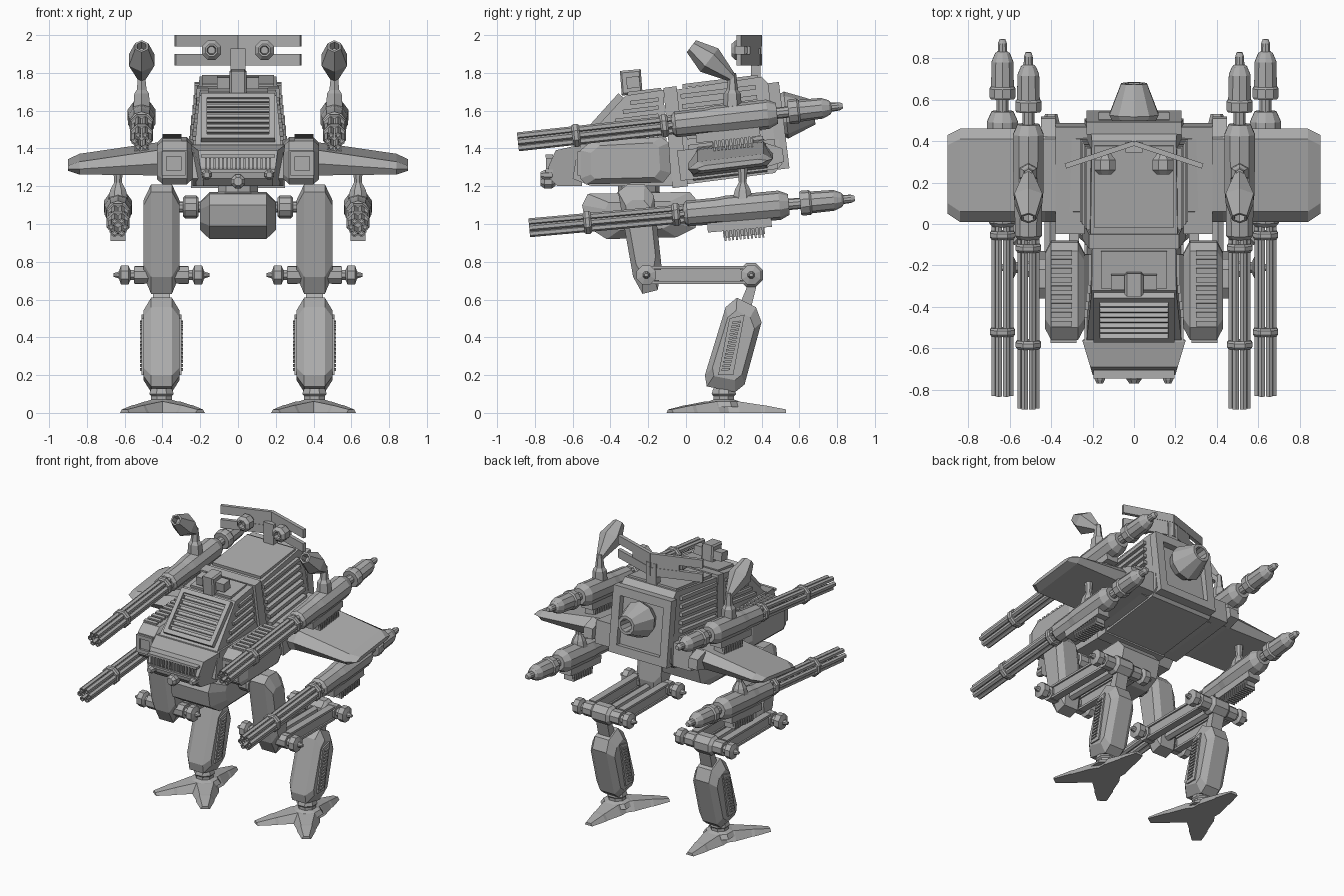
import bpy, bmesh
from math import radians, cos, sin, pi
from mathutils import Vector, Matrix

if "Cube" in bpy.data.objects:
    bpy.data.objects.remove(bpy.data.objects["Cube"])

steel = bpy.data.materials.new("steel_grey")
GREY = (0.42, 0.42, 0.42, 1)
steel.use_nodes = True
steel.diffuse_color = GREY
steel.node_tree.nodes["Principled BSDF"].inputs["Base Color"].default_value = GREY
TILT = radians(7)


# Every shape is a list of rings; a part skins and caps its shapes
def part(name, *shapes, mirror=False):
    bm = bmesh.new()
    for rings in shapes:
        loops = [[bm.verts.new(p) for p in ring] for ring in rings]
        count = len(loops[0])
        for near, far in zip(loops, loops[1:]):
            for i in range(count):
                j = (i + 1) % count
                bm.faces.new((near[i], near[j], far[j], far[i]))
        bm.faces.new(loops[0][::-1])
        bm.faces.new(loops[-1])
    bmesh.ops.recalc_face_normals(bm, faces=bm.faces)
    mesh = bpy.data.meshes.new(name)
    bm.to_mesh(mesh)
    bm.free()
    mesh.materials.append(steel)
    obj = bpy.data.objects.new(name, mesh)
    bpy.context.collection.objects.link(obj)
    if mirror:
        obj.modifiers.new("both_sides", 'MIRROR')
    return obj


def prism(outline, left, right, chamfer=0.0, taper=lambda y, z: 1):
    """Side outline (y, z) extruded along x, with chamfered ends."""
    cy = sum(p[0] for p in outline) / len(outline)
    cz = sum(p[1] for p in outline) / len(outline)
    reach = min(max(abs(p[0] - cy) for p in outline), max(abs(p[1] - cz) for p in outline))
    shrink = 1 - chamfer / reach
    stations = [(left, shrink), (left + chamfer, 1), (right - chamfer, 1), (right, shrink)]
    if not chamfer:
        stations = [(left, 1), (right, 1)]
    return [[Vector((x * taper(y, z), cy + (y - cy) * s, cz + (z - cz) * s))
             for y, z in outline] for x, s in stations]


def box(center, size, pitch=0.0, yaw=0.0):
    turn = Matrix.Rotation(yaw, 3, 'Z') @ Matrix.Rotation(pitch, 3, 'X')
    corners = ((-1, -1), (1, -1), (1, 1), (-1, 1))
    half = Vector(size) / 2
    return [[Vector(center) + turn @ Vector((a * half.x, b * half.y, c * half.z))
             for a, b in corners] for c in (-1, 1)]


def frame(center, width, height, bar, depth, pitch):
    turn = Matrix.Rotation(pitch, 3, 'X')
    center = Vector(center)
    sides = [box(center + turn @ Vector((s * width / 2, 0, 0)), (bar, depth, height + bar), pitch)
             for s in (-1, 1)]
    rails = [box(center + turn @ Vector((0, 0, s * height / 2)), (width, depth, bar), pitch)
             for s in (-1, 1)]
    return sides + rails


def lathe(origin, direction, profile, sides=8):
    turn = Vector(direction).to_track_quat('Z', 'Y')
    steps = [2 * pi * (i + 0.5) / sides for i in range(sides)]
    return [[Vector(origin) + turn @ Vector((r * cos(a), r * sin(a), t)) for a in steps]
            for t, r in profile]


def spread(first, last, count):
    first, last = Vector(first), Vector(last)
    return [first.lerp(last, i / (count - 1)) for i in range(count)]


# Cabin, hull and rear block
def lean(y, z):
    return 1 - 0.4 * max(0, z - 1.4)


part("cabin", prism([(-.56, 1.42), (-.32, 1.68), (-.12, 1.71), (-.1, 1.38)], -.23, .23, taper=lean))
part("lower_hull", prism([(-.57, 1.42), (-.6, 1.24), (-.5, 1.2), (-.05, 1.2), (-.1, 1.42)], -.24, .24))
part("hull_collar", prism([(-.12, 1.72), (-.05, 1.73), (.01, 1.2), (-.07, 1.19)], -.25, .25, taper=lean))
part("rear_block", prism([(-.06, 1.71), (.4, 1.78), (.45, 1.73), (.51, 1.32), (.47, 1.27), (0, 1.21)],
                         -.24, .24, taper=lean))
part("roof_plate", box((0, .18, 1.755), (.38, .4, .02), TILT))
part("cabin_roof_panel", box((0, -.22, 1.7), (.32, .18, .02), TILT))
part("rear_frame", *frame((0, .49, 1.52), .4, .4, .06, .06, TILT))
part("rear_block_slats", *[box(p, (.05, .4, .025), TILT)
                           for p in spread((.235, .21, 1.43), (.205, .17, 1.7), 6)], mirror=True)
part("cabin_side_slats", *[box(p, (.04, q, .022), TILT) for p, q in
                           zip(spread((.222, -.3, 1.47), (.2, -.22, 1.65), 5), (.3, .27, .23, .19, .15))],
     mirror=True)
part("windshield_frame", *frame((0, -.45, 1.56), .36, .29, .03, .04, radians(-42)))
part("windshield_bars", *[box(p, (.34, .035, .015), radians(-20))
                          for p in spread((0, -.535, 1.46), (0, -.36, 1.65), 8)])
part("roof_sensor", prism([(-.34, 1.68), (-.35, 1.81), (-.24, 1.82), (-.23, 1.69)], -.045, .045, .01),
     box((0, -.28, 1.75), (.22, .07, .06), TILT))
part("exhaust", lathe((0, .46, 1.57), (0, 1, .1),
                      [(0, .09), (.07, .125), (.22, .065), (.22, .045), (.12, .04)], 10))

# Nose with grille and bolts
part("nose", prism([(-.56, 1.42), (-.69, 1.39), (-.73, 1.3), (-.72, 1.24), (-.68, 1.2), (-.55, 1.2)], -.25, .25,
                   taper=lambda y, z: 1 - 1.2 * (-.56 - y) - 1.3 * max(0, 1.3 - z)))
part("nose_grille", *[box(p, (.01, .03, .06)) for p in spread((-.17, -.725, 1.32), (.17, -.725, 1.32), 16)])
part("nose_trim", *[box((0, -.725, z), (.39, .04, .015)) for z in (1.28, 1.36)])
bolt = [(0, .6), (.02, 1), (.06, 1), (.08, .6)]
part("tow_bolt", lathe((0, -.69, 1.225), (0, -1, 0), [(t, r * .04) for t, r in bolt]))
part("side_bolts", lathe((.165, -.69, 1.26), (0, -1, 0), [(t, r * .027) for t, r in bolt]), mirror=True)

# Side pods
part("side_pod", prism([(-.56, 1.24), (-.53, 1.21), (-.12, 1.22), (-.08, 1.27), (-.09, 1.43), (-.13, 1.46),
                        (-.5, 1.44), (-.56, 1.39)], .24, .43, .03), mirror=True)
part("pod_front_frame", *frame((.34, -.56, 1.32), .1, .1, .025, .03, 0), mirror=True)
part("pod_slats", *[box(p, (.1, .025, .03), TILT)
                    for p in spread((.35, -.48, 1.44), (.35, -.14, 1.46), 9)], mirror=True)


# Wings, as six-sided sections that thin out to the tip
def wing_section(x, front, back, low, high):
    middle = (low + high) / 2
    outline = [(front, middle), (front + .05, high), (back - .05, high),
               (back, middle), (back - .03, low), (front + .03, low)]
    return [Vector((x, y, z + .12 * (y - .23))) for y, z in outline]


part("wing", [wing_section(.22, .01, .46, 1.25, 1.43), wing_section(.43, .01, .46, 1.28, 1.41),
              wing_section(.84, .01, .46, 1.285, 1.35), wing_section(.9, .05, .43, 1.3, 1.325)], mirror=True)
part("wing_spar", box((.3, .22, 1.34), (.16, .52, .16), TILT), mirror=True)
part("wing_rear_fin", prism([(.42, 1.3), (.52, 1.33), (.51, 1.4), (.42, 1.43)], .38, .45), mirror=True)


# Rotary guns along a sloping axis
def gun(prefix, x, muzzle, tail):
    start = Vector((x, *muzzle))
    axis = (Vector((x, *tail)) - start).normalized()
    up = Vector((0, -axis.z, axis.y))
    slope = axis.z
    angles = [2 * pi * i / 6 for i in range(6)]
    part(prefix + "_barrels", *[lathe(start + up * (.037 * sin(a)) + Vector((.037 * cos(a), 0, 0)), axis,
                                      [(.02, .009), (0, .01), (0, .018), (.86, .018)], 6)
                                for a in angles], mirror=True)
    part(prefix + "_barrel_rings", *[lathe(start + axis * t, axis, [(0, .058), (.01, .066), (.03, .066), (.04, .058)])
                                     for t in (.29, .76)], mirror=True)
    part(prefix + "_body", lathe(start, axis, [
        (.82, .05), (.84, .068), (1.0, .07), (1.05, .076), (1.33, .078), (1.38, .055), (1.38, .03), (1.44, .03),
        (1.44, .06), (1.45, .066), (1.49, .066), (1.5, .058), (1.62, .055), (1.66, .038), (1.67, .024),
        (1.71, .022), (1.73, .014)], 10), mirror=True)
    part(prefix + "_ammo_box", box(start + axis * 1.11 - up * .085, (.09, .34, .05), slope),
         box(start + axis * 1.13 - up * .12, (.06, .22, .05), slope), mirror=True)
    ribs = spread(start + axis * 1.03 - up * .135, start + axis * 1.23 - up * .135, 11)
    part(prefix + "_ammo_ribs", *[box(p, (.08, .01, .055), slope) for p in ribs], mirror=True)


gun("upper_gun", .51, (-.89, 1.435), (.83, 1.625))
gun("lower_gun", .635, (-.83, .98), (.89, 1.135))
part("lower_gun_hanger", lathe((.635, .3, 1.12), (0, 0, 1), [(0, .06), (.06, .045), (.1, .022), (.2, .03)]),
     mirror=True)

# Searchlights above the upper guns
part("searchlight_stem", lathe((.51, .245, 1.62), (0, 0, 1), [(0, .05), (.07, .045), (.09, .03), (.18, .02)], 6),
     mirror=True)
part("searchlight", lathe((.51, .25, 1.77), (0, -.22, .17), [
    (0, .022), (.08, .05), (.16, .078), (.28, .04), (.28, .028), (.23, .024)], 6), mirror=True)

# Swept sensor mast
SWEEP = radians(-18.4)
part("mast_bars", *[box((.165, .335, z), (.35, .025, .06), yaw=SWEEP) for z in (1.87, 1.97)],
     box((.09, .36, 1.92), (.19, .02, .1), yaw=SWEEP), mirror=True)
part("mast_post", box((0, .37, 1.84), (.08, .05, .18)))
part("mast_lamps", lathe((.14, .34, 1.92), (0, -1, 0),
                         [(0, .03), (.03, .055), (.08, .055), (.1, .035), (.1, .025), (.07, .02)]), mirror=True)

# Pelvis and hips
part("pelvis", prism([(-.52, 1.16), (.02, 1.17), (.08, 1.1), (.05, .98), (-.05, .93), (-.42, .92),
                      (-.53, .99), (-.55, 1.1)], -.2, .2, .05))
part("waist", lathe((0, -.25, 1.14), (0, 0, 1), [(0, .14), (.03, .11), (.09, .11)], 10))
part("hip_axle", lathe((.18, -.25, 1.09), (1, 0, 0), [
    (0, .03), (.03, .03), (.03, .05), (.04, .06), (.1, .06), (.11, .05), (.11, .03), (.15, .03)], 10), mirror=True)

# Legs
part("thigh", prism([(-.36, 1.17), (-.31, 1.21), (-.22, 1.21), (-.17, 1.15), (-.13, .78), (-.15, .65),
                     (-.23, .63), (-.28, .72)], .31, .5, .04), mirror=True)
half = [(0, .01), (.03, .02), (.04, .055), (.08, .055), (.09, .03), (.11, .03), (.11, .05), (.17, .05)]
axle = half + [(.51 - t, r) for t, r in reversed(half)]
part("knee_axle", lathe((.15, -.21, .73), (1, 0, 0), axle), mirror=True)
part("heel_axle", lathe((.15, .345, .73), (1, 0, 0), axle),
     lathe((.33, .345, .73), (1, 0, 0), [(0, .05), (.02, .068), (.13, .068), (.15, .05)]), mirror=True)
part("leg_links", *[box((x, .067, .73), (.035, .55, .06)) for x in (.29, .52)],
     *[box((x, .067, z), (.05, .5, .015)) for x in (.29, .52) for z in (.69, .77)],
     lathe((.405, -.2, .73), (0, 1, 0), [(0, .03), (.54, .03)], 6), mirror=True)
part("shin_link", prism([(.31, .76), (.38, .76), (.37, .66), (.34, .54), (.27, .54), (.32, .66)], .36, .45),
     mirror=True)
part("shin", prism([(.27, .61), (.37, .56), (.4, .48), (.31, .15), (.26, .11), (.11, .14), (.1, .2), (.21, .56)],
                   .31, .5, .04), mirror=True)
part("shin_vent", prism([(.23, .5), (.31, .52), (.25, .2), (.17, .2)], .3, .51), mirror=True)
part("shin_vent_ribs", *[box(p, (.23, .045, .012), TILT)
                         for p in spread((.405, .21, .23), (.405, .268, .48), 13)], mirror=True)

# Feet with two front toes and one heel toe
part("ankle", lathe((.405, .2, .03), (0, 0, 1), [(0, .11), (.03, .09), (.04, .06), (.06, .06), (.07, .07), (.1, .06)]),
     mirror=True)


def toe(tip):
    root = Vector((.4, .2, 0))
    along = Vector((*tip, 0)) - root
    side = Vector((-along.y, along.x, 0)).normalized()
    rings = []
    for reach, width, height in ((-.15, .09, .06), (.25, .09, .06), (.6, .06, .042), (.66, .06, .04), (1, .03, .018)):
        middle = root + along * reach
        top = Vector((0, 0, height))
        rings.append([middle - side * width, middle + side * width,
                      middle + side * width * .6 + top, middle - side * width * .6 + top])
    return rings


part("foot", *[toe(tip) for tip in ((.2, -.085), (.6, -.085), (.4, .53))], mirror=True)
